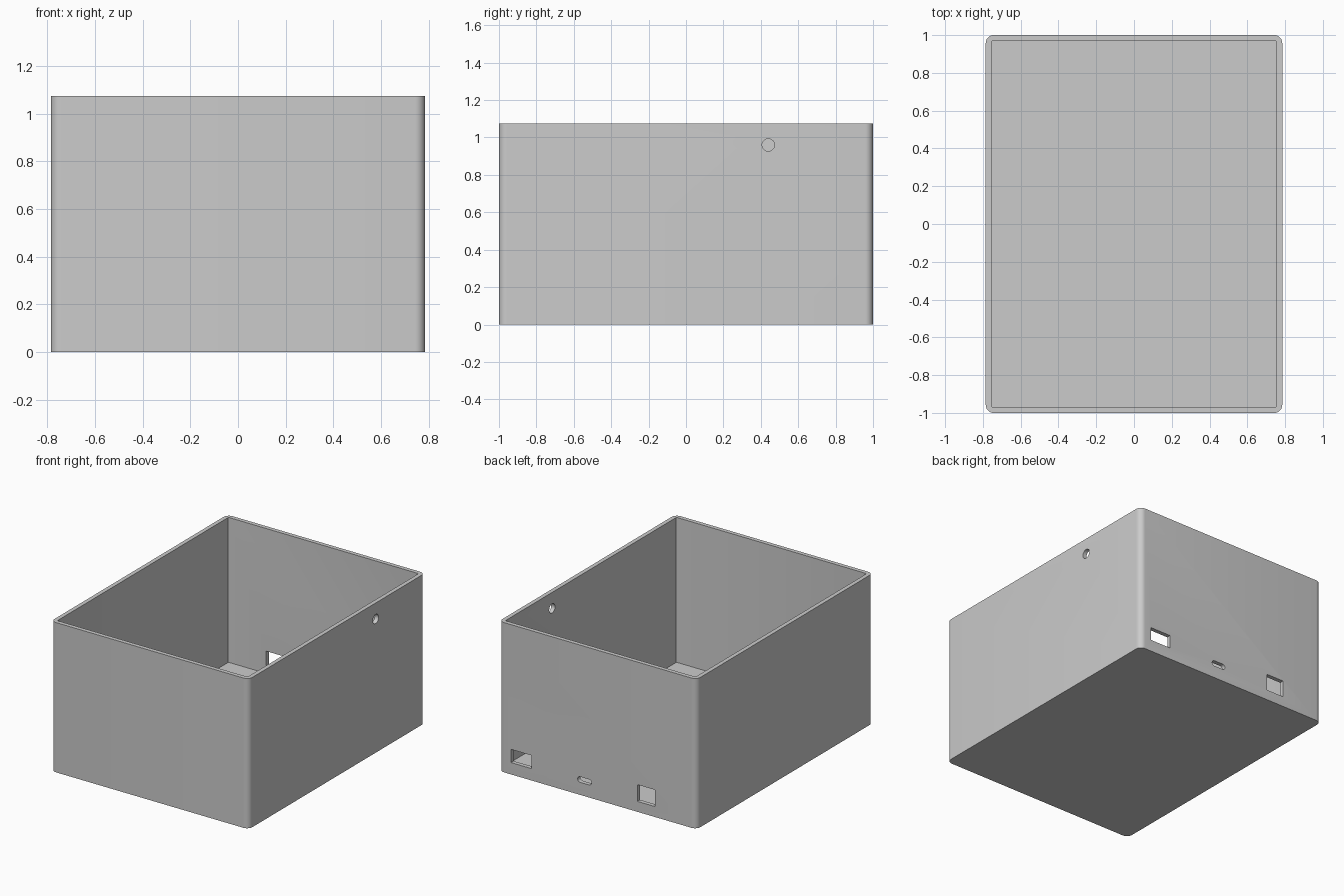
import bpy
import bmesh
from math import radians

if "Cube" in bpy.data.objects:
    bpy.data.objects.remove(bpy.data.objects["Cube"], do_unlink=True)

HALF_X, HALF_Y, HEIGHT = 0.785, 1.0, 1.075
WALL, FLOOR = 0.03, 0.035

grey = bpy.data.materials.new("light grey plastic")
grey.use_nodes = True
colour = (0.6, 0.6, 0.6, 1)
grey.diffuse_color = colour
grey.node_tree.nodes["Principled BSDF"].inputs["Base Color"].default_value = colour


def block(name, low, high, radius=0, axis=2, segments=8):
    """Box between two corners, its edges along one axis rounded."""
    bm = bmesh.new()
    bmesh.ops.create_cube(bm, size=1)
    for v in bm.verts:
        v.co = [high[i] if v.co[i] > 0 else low[i] for i in range(3)]
    if radius:
        edges = [e for e in bm.edges
                 if abs((e.verts[0].co - e.verts[1].co)[axis]) > 1e-4]
        bmesh.ops.bevel(bm, geom=edges, offset=radius, segments=segments,
                        profile=0.5, affect='EDGES')
    bmesh.ops.recalc_face_normals(bm, faces=bm.faces)
    mesh = bpy.data.meshes.new(name)
    bm.to_mesh(mesh)
    bm.free()
    obj = bpy.data.objects.new(name, mesh)
    mesh.materials.append(grey)
    bpy.context.collection.objects.link(obj)
    return obj


# Rounded outer body
box = block("enclosure", (-HALF_X, -HALF_Y, 0), (HALF_X, HALF_Y, HEIGHT), 0.042)

# Open cavity
ix, iy = HALF_X - WALL, HALF_Y - WALL
cutters = [block("cavity_cutter", (-ix, -iy, FLOOR), (ix, iy, HEIGHT + 0.2), 0.008, segments=3)]


# Connector openings in the back wall
def port(name, x0, x1, z0, z1, radius=0):
    cutters.append(block(name, (x0, 0.9, z0), (x1, 1.1, z1), radius, axis=1))


port("wide_port_cutter", 0.525, 0.69, 0.085, 0.18)
port("slot_port_cutter", 0.05, 0.16, 0.09, 0.13, 0.0195)
port("square_port_cutter", -0.455, -0.315, 0.075, 0.195)

# Round cable hole in the +x wall
bpy.ops.mesh.primitive_cylinder_add(vertices=32, radius=0.033, depth=0.3,
                                    location=(HALF_X, 0.44, 0.96),
                                    rotation=(0, radians(90), 0))
hole = bpy.context.object
hole.name = "cable_hole_cutter"
hole.data.materials.append(grey)
cutters.append(hole)

# Cut everything out of the body
bpy.ops.object.select_all(action='DESELECT')
box.select_set(True)
bpy.context.view_layer.objects.active = box
for cutter in cutters:
    mod = box.modifiers.new(cutter.name, 'BOOLEAN')
    mod.operation = 'DIFFERENCE'
    mod.solver = 'EXACT'
    mod.object = cutter
    bpy.ops.object.modifier_apply(modifier=mod.name)
for cutter in cutters:
    bpy.data.objects.remove(cutter, do_unlink=True)

bpy.ops.object.shade_smooth_by_angle(angle=radians(30))
